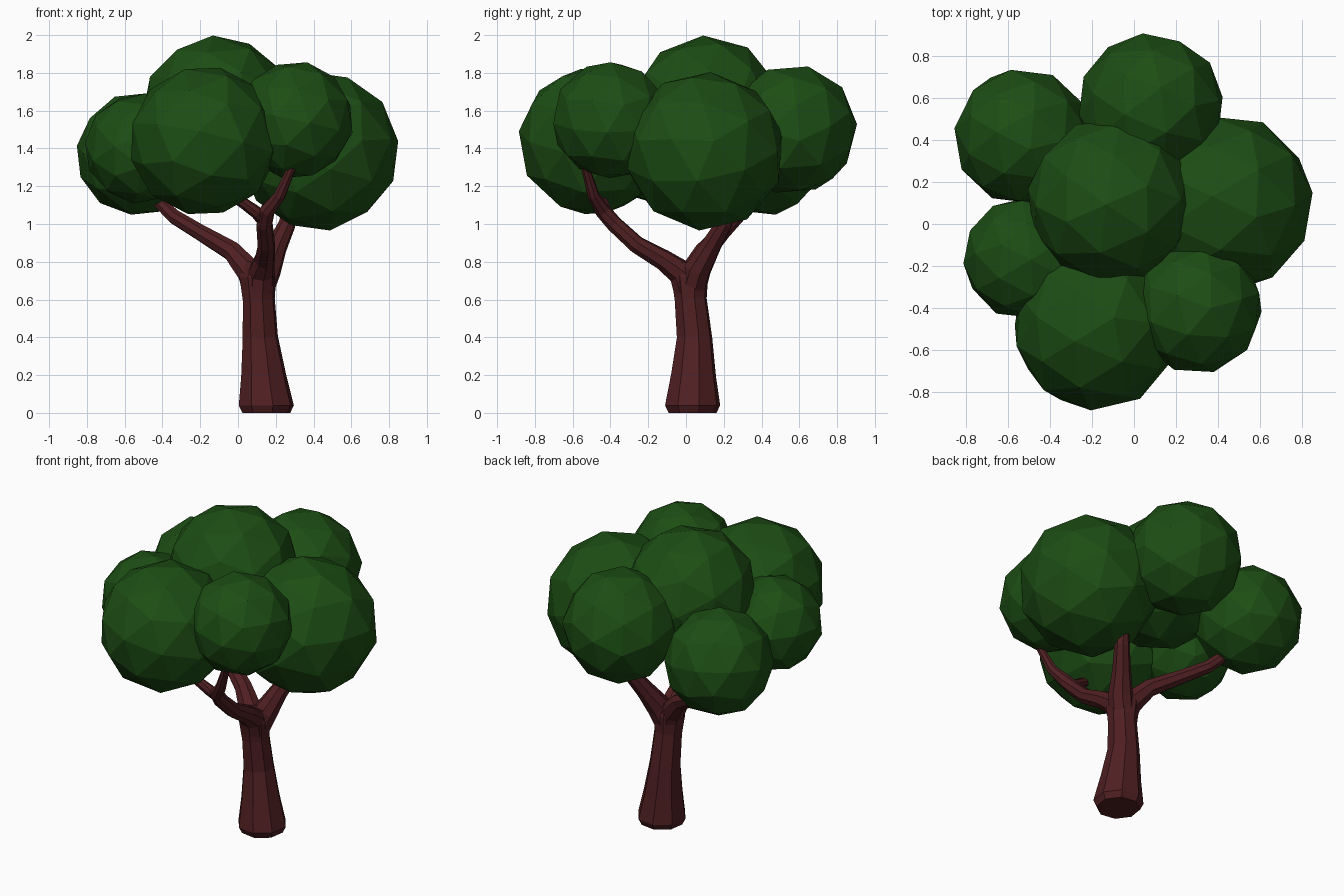
import bpy, bmesh, math, random
from mathutils import Vector, Euler

if "Cube" in bpy.data.objects:
    bpy.data.objects.remove(bpy.data.objects["Cube"])

random.seed(4)


def material(name, rgb):
    m = bpy.data.materials.new(name)
    m.diffuse_color = (*rgb, 1)
    m.use_nodes = True
    m.node_tree.nodes["Principled BSDF"].inputs["Base Color"].default_value = m.diffuse_color
    return m


bark = material("bark", (0.08, 0.014, 0.016))
leaf = material("leaf", (0.012, 0.075, 0.007))


def finish(name, bm, mat):
    bmesh.ops.recalc_face_normals(bm, faces=bm.faces)
    me = bpy.data.meshes.new(name)
    bm.to_mesh(me)
    bm.free()
    me.materials.append(mat)
    ob = bpy.data.objects.new(name, me)
    bpy.context.collection.objects.link(ob)
    return ob


def tube(name, pts, sides=8):
    """Tapered faceted limb through points (x, y, z, radius)."""
    bm = bmesh.new()
    p = [Vector(q[:3]) for q in pts]
    rings = []
    for i, q in enumerate(pts):
        d = (p[min(i + 1, len(p) - 1)] - p[max(i - 1, 0)]).normalized()
        if i == 0 or q[2] < 0.1:
            d = Vector((0, 0, 1))
        rot = Vector((0, 0, 1)).rotation_difference(d)
        ring = []
        for k in range(sides):
            a = 2 * math.pi * (k + 0.3) / sides
            ring.append(bm.verts.new(p[i] + rot @ Vector((q[3] * math.cos(a), q[3] * math.sin(a), 0))))
        rings.append(ring)
    for a, b in zip(rings, rings[1:]):
        for k in range(sides):
            j = (k + 1) % sides
            bm.faces.new((a[k], a[j], b[j], b[k]))
    bm.faces.new(rings[0][::-1])
    bm.faces.new(rings[-1])
    return finish(name, bm, bark)


# Trunk with flared foot
tube("trunk", [(.15, .035, 0, .13), (.15, .035, .04, .15), (.135, .04, .2, .122),
               (.118, .045, .4, .096), (.11, .025, .6, .087), (.105, .02, .72, .1),
               (.11, .02, .8, .075)])

# Branches
tube("left_branch", [(.11, .02, .6, .075), (.07, .04, .74, .075), (-.03, .1, .855, .055),
                     (-.2, .19, .955, .044), (-.34, .27, 1.04, .04), (-.46, .34, 1.16, .034)])
tube("back_branch", [(.11, .025, .62, .075), (.155, .06, .76, .075), (.205, .13, .88, .056),
                     (.26, .2, 1.0, .046), (.29, .24, 1.14, .04), (.3, .26, 1.25, .034)])
tube("front_branch", [(.11, .02, .6, .078), (.12, -.02, .74, .075), (.14, -.12, .81, .056),
                      (.15, -.26, .89, .047), (.14, -.38, 1.0, .044), (.155, -.44, 1.07, .042),
                      (.22, -.49, 1.15, .032), (.29, -.535, 1.31, .022)])
tube("front_twig", [(.14, -.38, 1.0, .036), (.1, -.42, 1.06, .034),
                    (.03, -.44, 1.11, .03), (-.06, -.46, 1.17, .026)])

# Leaf clumps: centre and radius
clumps = {
    "crown_leaves": (-.11, .11, 1.60, .395),
    "right_leaves": (.43, .10, 1.385, .42),
    "front_leaves": (-.18, -.49, 1.44, .395),
    "back_leaves": (.08, .56, 1.50, .345),
    "back_left_leaves": (-.53, .415, 1.37, .325),
    "front_right_leaves": (.30, -.40, 1.55, .31),
    "left_leaves": (-.52, -.165, 1.40, .29),
}
for name, (x, y, z, r) in clumps.items():
    bm = bmesh.new()
    bmesh.ops.create_icosphere(bm, subdivisions=2, radius=r * 1.01)
    rot = Euler([random.uniform(0, 6.28) for _ in range(3)]).to_matrix()
    for v in bm.verts:
        v.co = rot @ v.co + Vector((x, y, z))
    finish(name, bm, leaf)
